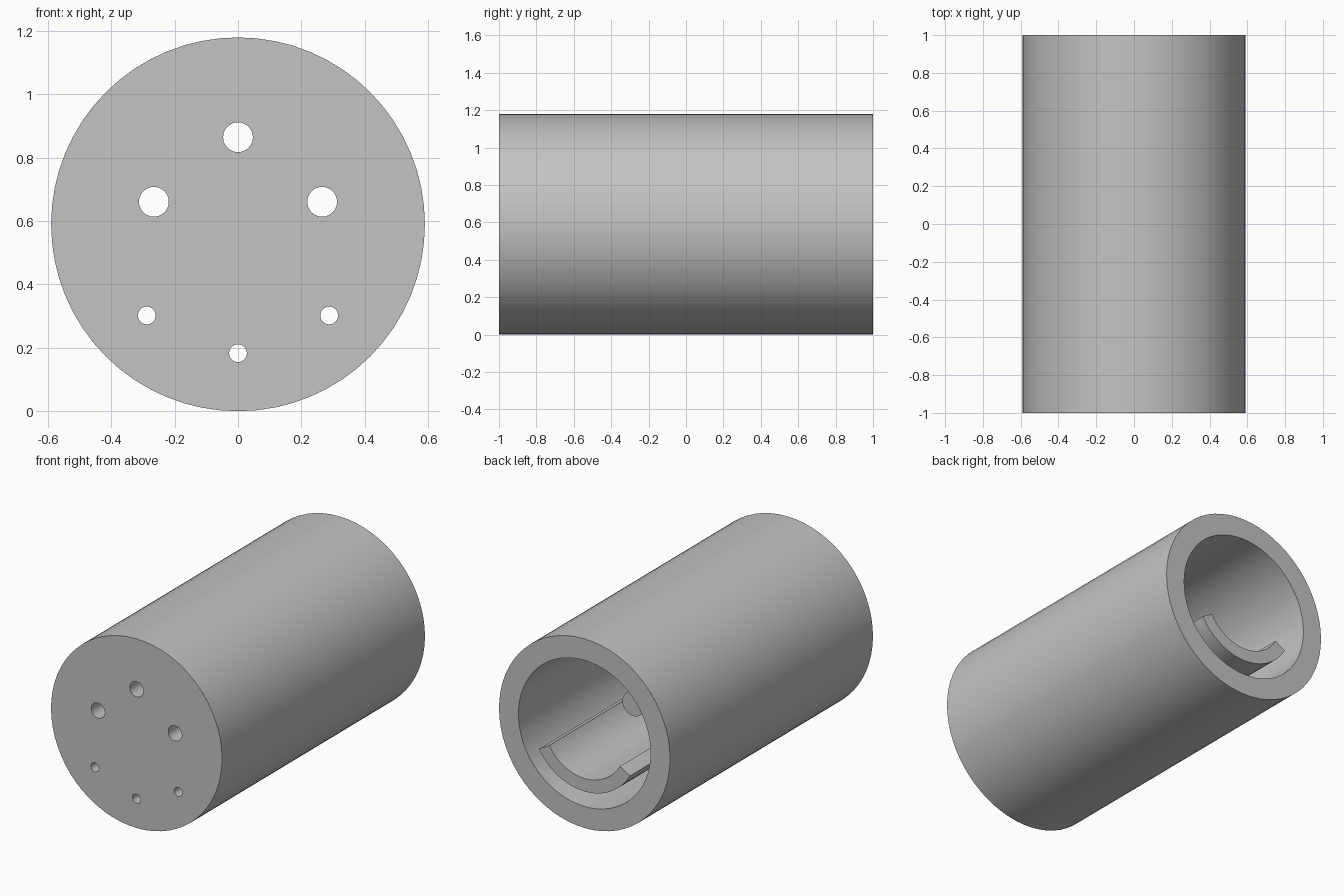
import bpy, bmesh
from math import sin, cos, pi, radians

cube = bpy.data.objects.get("Cube")
if cube:
    bpy.data.objects.remove(cube, do_unlink=True)

CENTRE = 0.59          # height of the long axis
WALL_Y = -0.87         # inner face of the closed front end
BACK_Y = 1.0

grey = bpy.data.materials.new("plain_grey")
grey.use_nodes = True
colour = (0.55, 0.55, 0.55, 1)
grey.diffuse_color = colour
grey.node_tree.nodes["Principled BSDF"].inputs["Base Color"].default_value = colour


def prism(name, outline, y0, y1):
    """Extrude an (x, height above axis) outline along y."""
    bm = bmesh.new()
    face = bm.faces.new([bm.verts.new((x, y0, CENTRE + z)) for x, z in outline])
    grown = bmesh.ops.extrude_face_region(bm, geom=[face])["geom"]
    moved = [v for v in grown if isinstance(v, bmesh.types.BMVert)]
    bmesh.ops.translate(bm, verts=moved, vec=(0, y1 - y0, 0))
    bmesh.ops.recalc_face_normals(bm, faces=bm.faces)
    mesh = bpy.data.meshes.new(name)
    bm.to_mesh(mesh)
    bm.free()
    mesh.materials.append(grey)
    obj = bpy.data.objects.new(name, mesh)
    bpy.context.collection.objects.link(obj)
    return obj


def arc(radius, start, end, steps, x=0, z=0):
    angles = [radians(start + (end - start) * i / steps) for i in range(steps + 1)]
    return [(x + radius * cos(a), z + radius * sin(a)) for a in angles]


def circle(radius, sides, x=0, z=0):
    return arc(radius, 0, 360, sides, x, z)[:-1]


def activate(obj):
    bpy.ops.object.select_all(action='DESELECT')
    obj.select_set(True)
    bpy.context.view_layer.objects.active = obj


def cut(target, cutter):
    cutter.hide_render = True
    mod = target.modifiers.new("cut", 'BOOLEAN')
    mod.operation = 'DIFFERENCE'
    mod.solver = 'EXACT'
    mod.object = cutter
    activate(target)
    bpy.ops.object.modifier_apply(modifier=mod.name)
    bpy.data.objects.remove(cutter, do_unlink=True)


# Outer tube, closed at the front and open at the back
housing = prism("housing", circle(0.59, 64), -1, BACK_Y)
cut(housing, prism("bore_cutter", circle(0.456, 64), WALL_Y, BACK_Y + 0.1))

# Upper large holes and lower small holes through the front end
holes = [(0.275, a, 0.047) for a in (15, 90, 165)]
holes += [(0.407, a, 0.028) for a in (-45, -90, -135)]
for ring, angle, radius in holes:
    x, z = ring * cos(radians(angle)), ring * sin(radians(angle))
    cut(housing, prism("hole_cutter", circle(radius, 32, x, z), -1.1, WALL_Y + 0.1))

# Curved cradle running from the front wall to the open end
section = arc(0.281, -150, -30, 24) + arc(0.362, -30, -150, 24)
cradle = prism("cradle", section, WALL_Y, BACK_Y)

# Central peg standing on the front wall
peg = prism("centre_peg", circle(0.075, 32), WALL_Y, 0.52)

for part in (housing, cradle, peg):
    activate(part)
    bpy.ops.object.shade_smooth_by_angle(angle=radians(30))
